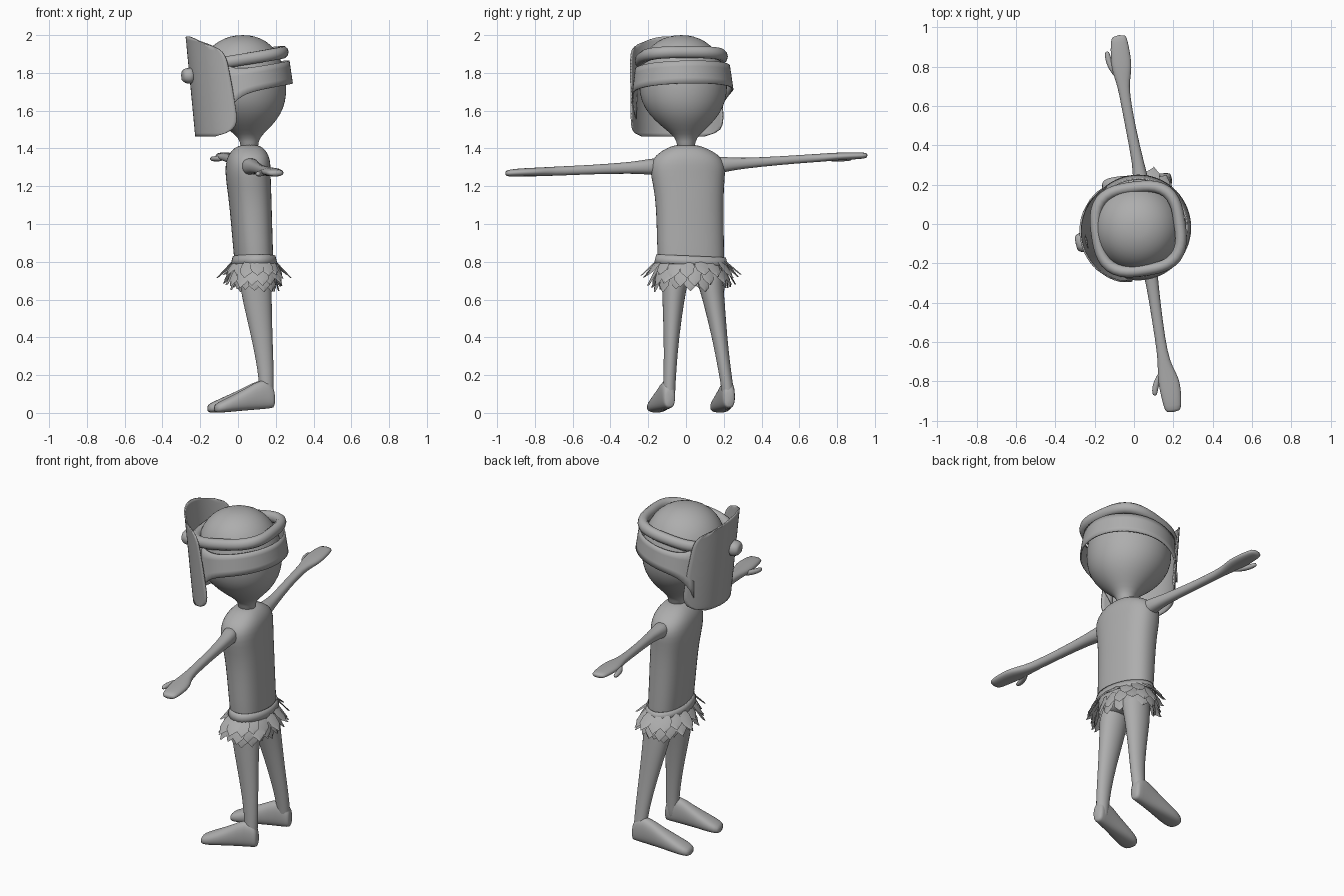
import bpy, bmesh, math, random
from mathutils import Vector as V

random.seed(4)
grey = bpy.data.materials.new("plain grey")
grey.diffuse_color = (0.42, 0.42, 0.42, 1)
UP = V((0, 0, 1))


def axes(deg):
    """Forward (towards -x, turned to -y) and sideways directions."""
    a = math.radians(deg)
    return V((-math.cos(a), -math.sin(a), 0)), V((math.sin(a), -math.cos(a), 0))


def finish(name, bm, subsurf=0, thick=0, recalc=True):
    if recalc:
        bmesh.ops.recalc_face_normals(bm, faces=bm.faces)
    me = bpy.data.meshes.new(name)
    bm.to_mesh(me)
    bm.free()
    ob = bpy.data.objects.new(name, me)
    bpy.context.collection.objects.link(ob)
    me.materials.append(grey)
    for p in me.polygons:
        p.use_smooth = True
    if thick:
        m = ob.modifiers.new("thickness", 'SOLIDIFY')
        m.thickness = thick
        m.offset = 0
    if subsurf:
        m = ob.modifiers.new("smooth", 'SUBSURF')
        m.levels = m.render_levels = subsurf
    return ob


def loft(name, rings, A, B, n=16, power=2.0):
    """Skin of rings (centre, half size along A, half size along B)."""
    bm = bmesh.new()
    loops = []
    for c, a, b in rings:
        loop = []
        for i in range(n):
            t = 2 * math.pi * i / n
            cs, sn = math.cos(t), math.sin(t)
            u = math.copysign(abs(cs) ** (2 / power), cs)
            w = math.copysign(abs(sn) ** (2 / power), sn)
            loop.append(bm.verts.new(V(c) + A * a * u + B * b * w))
        loops.append(loop)
    for p, q in zip(loops, loops[1:]):
        for i in range(n):
            bm.faces.new((p[i], p[(i + 1) % n], q[(i + 1) % n], q[i]))
    bm.faces.new(loops[0])
    bm.faces.new(loops[-1])
    return finish(name, bm, 1)


def sheet(name, nu, nv, f, closed_u=False, closed_v=False, thick=0):
    """Grid surface from f(u, v)."""
    bm = bmesh.new()
    g = [[bm.verts.new(f(i / nu, j / nv)) for j in range(nv + (not closed_v))]
         for i in range(nu + (not closed_u))]
    for i in range(nu):
        for j in range(nv):
            a, b = (i + 1) % len(g), (j + 1) % len(g[0])
            bm.faces.new((g[i][j], g[a][j], g[a][b], g[i][b]))
    return finish(name, bm, 0, thick)


F, L = axes(8)        # body directions
HF, HL = axes(13)     # head directions

# Torso
loft("torso", [((0.06, 0, 1.42), 0.042, 0.055), ((0.058, 0.003, 1.405), 0.075, 0.1),
               ((0.055, 0.008, 1.365), 0.108, 0.175), ((0.053, 0.01, 1.31), 0.117, 0.205),
               ((0.053, 0.01, 1.25), 0.117, 0.198), ((0.063, 0.018, 1.15), 0.112, 0.183),
               ((0.072, 0.022, 1.0), 0.106, 0.18), ((0.082, 0.025, 0.83), 0.102, 0.18),
               ((0.088, 0.03, 0.74), 0.095, 0.175), ((0.09, 0.035, 0.69), 0.075, 0.15)],
     F, L, 20, 2.4)

# Head with neck
loft("head", [((x, y, z), r, r) for x, y, z, r in [
    (0.06, 0, 1.38, 0.048), (0.06, 0, 1.44, 0.046), (0.057, 0, 1.475, 0.075),
    (0.05, -0.005, 1.52, 0.13), (0.04, -0.01, 1.58, 0.188), (0.028, -0.014, 1.65, 0.226),
    (0.023, -0.015, 1.73, 0.237), (0.02, -0.018, 1.81, 0.23), (0.02, -0.022, 1.89, 0.202),
    (0.022, -0.025, 1.95, 0.155), (0.024, -0.025, 1.985, 0.095), (0.025, -0.025, 2.0, 0.035)]],
    HF, HL, 28)


# Padded rounded-square ring around the crown, higher at the back
def crown(u, v):
    t, s = 2 * math.pi * u, 2 * math.pi * v
    c, d = math.cos(t), math.sin(t)
    k = (abs(c) ** 3 + abs(d) ** 3) ** (-1 / 3)
    r = 0.212 * k + 0.03 * math.cos(s)
    z = 1.875 - 0.035 * c * k + 0.033 * math.sin(s)
    return V((0.022, -0.025, z)) + F * c * r + L * d * r


sheet("crown_ring", 48, 10, crown, True, True)


# Strap from the mask around the back of the head
def strap(u, v):
    d = 2 * u - 1
    phi = math.pi + math.radians(123) * d
    d = abs(d)
    low = 1.745 - 0.08 * d ** 2 - 0.11 * d ** 12
    high = 1.865 - 0.07 * d ** 2 + 0.05 * d ** 10
    r = 0.265 - 0.018 * v
    return (V((0.022, -0.018, low + (high - low) * v))
            + HF * math.cos(phi) * r + HL * math.sin(phi) * r)


sheet("mask_strap", 48, 4, strap, thick=0.008)


# Curved face mask, leaning forward at the top
def mask(u, v):
    t = 2 * v - 1
    s = 2 * u - 1
    w = (1 - min(abs(t), 0.995) ** 7) ** (1 / 3.5)
    ang = math.radians(66 - 4 * t) * s * max(w, 0.55)
    z = 1.728 + 0.265 * t - (0.035 * s * s if t > 0 else 0) * t
    c = V((0.02, -0.028, z)) + HF * 0.026 * t
    return c + (HF * math.cos(ang) + HL * math.sin(ang)) * 0.268


sheet("face_mask", 28, 28, mask, thick=0.008)

# Nose block on the mask
nc = V((0.02, -0.028, 1.785))
loft("mask_nose", [(nc + HF * 0.26, 0.058, 0.048), (nc + HF * 0.295, 0.055, 0.046),
                   (nc + HF * 0.318, 0.045, 0.036), (nc + HF * 0.325, 0.03, 0.022)],
     HL, UP, 8, 3)

# Arms, hands and thumbs
for name, pts, thumb in [
    ("left", [((0.052, -0.12, 1.305), .05, .052), ((0.075, -0.2, 1.303), .044, .042),
              ((0.09, -0.28, 1.298), .032, .031), ((0.12, -0.5, 1.288), .027, .025),
              ((0.145, -0.66, 1.281), .027, .025), ((0.158, -0.73, 1.278), .038, .024),
              ((0.175, -0.79, 1.276), .056, .023), ((0.188, -0.86, 1.274), .054, .022),
              ((0.197, -0.93, 1.27), .046, .02), ((0.2, -0.958, 1.268), .036, .014)],
     [((0.15, -0.74, 1.272), .02, .018), ((0.115, -0.8, 1.267), .02, .017),
      ((0.105, -0.85, 1.265), .017, .015), ((0.108, -0.875, 1.264), .01, .01)]),
    ("right", [((0.045, 0.13, 1.31), .05, .052), ((0.035, 0.21, 1.315), .044, .04),
               ((0.026, 0.29, 1.32), .03, .029), ((-0.02, 0.5, 1.336), .026, .023),
               ((-0.05, 0.67, 1.348), .027, .022), ((-0.056, 0.73, 1.352), .037, .022),
               ((-0.062, 0.79, 1.357), .053, .021), ((-0.069, 0.86, 1.36), .052, .02),
               ((-0.076, 0.93, 1.362), .044, .018), ((-0.078, 0.962, 1.363), .036, .013)],
     [((-0.075, 0.74, 1.348), .02, .017), ((-0.12, 0.8, 1.345), .019, .016),
      ((-0.135, 0.855, 1.345), .016, .014), ((-0.138, 0.88, 1.346), .01, .01)])]:
    loft(name + "_arm", pts, F, UP, 14, 2.3)
    loft(name + "_thumb", thumb, F, UP, 8)

# Legs and feet
X, Y = V((1, 0, 0)), V((0, 1, 0))
for name, ys, turn, length in [
    ("left", [-0.05, -0.058, -0.067, -0.077, -0.085, -0.09, -0.09], 14, 0.31),
    ("right", [0.11, 0.128, 0.146, 0.178, 0.205, 0.225, 0.225], 9, 0.34)]:
    spec = [(.78, .09, .085, .085), (.69, .095, .088, .07), (.6, .1, .08, .06),
            (.4, .127, .057, .041), (.22, .148, .043, .034), (.1, .152, .037, .033),
            (.04, .152, .036, .032)]
    loft(name + "_leg", [((x, y, z), a, b) for y, (z, x, a, b) in zip(ys, spec)], X, Y, 14)
    f, side = axes(turn)
    heel = V((0.193, ys[-1] + 0.005, 0))
    loft(name + "_foot", [(heel + f * s * length + UP * (lo + hi) / 2, w, (hi - lo) / 2)
                          for s, w, lo, hi in [
        (0, .026, .03, .11), (.04, .034, .024, .15), (.2, .038, .018, .19),
        (.5, .047, .012, .13), (.8, .058, .004, .085), (.97, .055, 0, .058),
        (1.06, .038, .002, .042)]], side, UP, 14, 2.6)


# Leaf skirt: a belt and two layers of pointed leaves
def waist(t, grow):
    return (V((0.085, 0.027, 0)) + F * math.cos(t) * (0.1 + grow)
            + L * math.sin(t) * (0.175 + grow))


sheet("skirt_belt", 32, 2, lambda u, v: waist(2 * math.pi * u, 0.008 + 0.012 * (1 - v))
      + UP * (0.785 + 0.045 * v + 0.008 * math.sin(2 * math.pi * u)), True, thick=0.006)


def leaves(name, count, top, drop, flare, shift):
    bm = bmesh.new()
    for i in range(count):
        t = 2 * math.pi * (i + shift) / count
        fl, dr = flare * random.uniform(0.6, 1.3), drop * random.uniform(0.85, 1.1)
        out = (waist(t, 0.1) - waist(t, 0)).normalized()
        side = UP.cross(out)
        rows = []
        for s, w in [(0, 0.022), (0.35, 0.038), (0.7, 0.034), (1, 0.002)]:
            c = waist(t, 0.008) + out * fl * s + UP * (top - dr * s)
            rows.append([bm.verts.new(c + side * w * k - out * 0.008 * abs(k))
                         for k in (-1, 0, 1)])
        for p, q in zip(rows, rows[1:]):
            for k in (0, 1):
                bm.faces.new((p[k], q[k], q[k + 1], p[k + 1]))
    finish(name, bm, recalc=True)


leaves("upper_leaves", 17, 0.81, 0.09, 0.075, 0)
leaves("middle_leaves", 17, 0.78, 0.11, 0.055, 0.5)
leaves("lower_leaves", 15, 0.75, 0.1, 0.02, 0.25)
